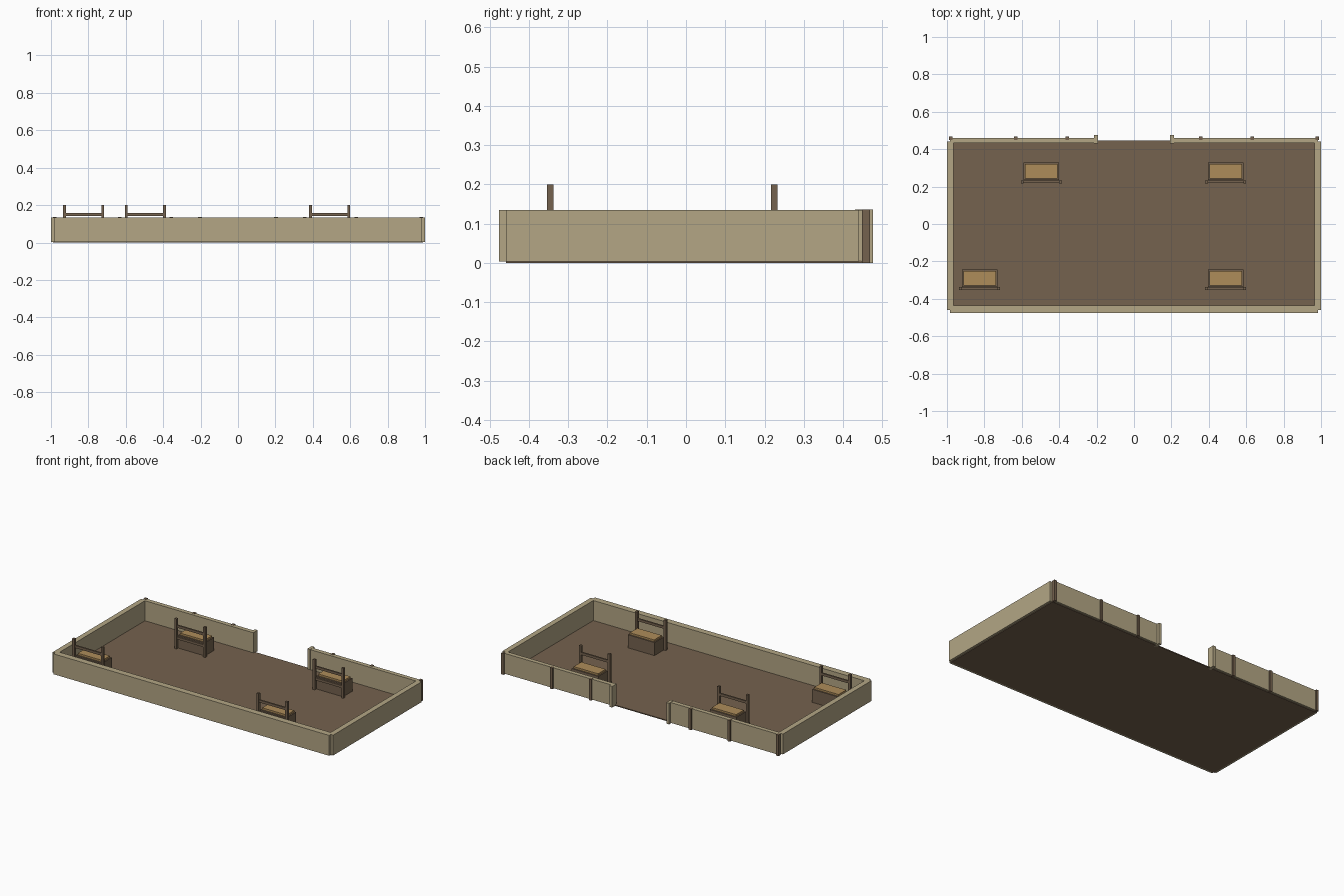
import bpy
import bmesh

cube = bpy.data.objects.get("Cube")
if cube:
    bpy.data.objects.remove(cube, do_unlink=True)


def material(name, rgb):
    linear = [((c / 255 + 0.055) / 1.055) ** 2.4 for c in rgb] + [1.0]
    mat = bpy.data.materials.new(name)
    mat.use_nodes = True
    mat.diffuse_color = linear
    mat.node_tree.nodes["Principled BSDF"].inputs["Base Color"].default_value = linear
    return mat


PLASTER = material("pale plaster", (179, 166, 133))
WOOD = material("dark wood", (117, 98, 78))
TAN = material("tan cushion", (174, 140, 90))


def box(name, x, y, z, mat):
    """Flat-sided block spanning the (low, high) pairs on each axis."""
    bm = bmesh.new()
    bmesh.ops.create_cube(bm, size=1)
    for v in bm.verts:
        v.co = [span[0] if c < 0 else span[1] for c, span in zip(v.co, (x, y, z))]
    mesh = bpy.data.meshes.new(name)
    bm.to_mesh(mesh)
    bm.free()
    mesh.materials.append(mat)
    obj = bpy.data.objects.new(name, mesh)
    bpy.context.collection.objects.link(obj)
    return obj


def around(centre, width):
    return (centre - width / 2, centre + width / 2)


# Floor slab and front wall
WALL_Z = (0.004, 0.135)
box("floor", (-0.985, 0.985), (-0.459, 0.447), (0, 0.006), WOOD)
box("front_wall", (-0.983, 0.983), (-0.476, -0.436), WALL_Z, PLASTER)

# Side walls, back wall halves, doorway jambs and outside posts
for side, s in (("left", 1), ("right", -1)):
    def span(a, b):
        return tuple(sorted((s * a, s * b)))

    box(side + "_wall", span(0.966, 1.0), (-0.459, 0.441), WALL_Z, PLASTER)
    box(side + "_back_wall", span(0.195, 0.983), (0.432, 0.46), WALL_Z, PLASTER)
    box(side + "_door_jamb", span(0.193, 0.213), (0.431, 0.476), (0, 0.136), PLASTER)
    for label, x in (("inner", 0.356), ("middle", 0.633), ("corner", 0.98)):
        box(f"{side}_{label}_post", around(s * x, 0.018), (0.449, 0.469),
            (0, 0.1365), WOOD)


# Benches with a slatted back rail facing the front
def bench(label, x, y):
    box(label + "_seat_box", around(x, 0.19), (y - 0.046, y + 0.048), (0.005, 0.09), WOOD)
    box(label + "_cushion", around(x, 0.174), (y - 0.038, y + 0.04), (0.088, 0.102), TAN)
    rail_y = around(y - 0.055, 0.016)
    for side in (-1, 1):
        box(f"{label}_back_post_{'left' if side > 0 else 'right'}",
            around(x + side * 0.102, 0.015), rail_y, (0.005, 0.2), WOOD)
    for name, z in (("upper", 0.15), ("lower", 0.075)):
        box(f"{label}_{name}_slat", around(x, 0.2), around(y - 0.053, 0.01),
            around(z, 0.016), WOOD)


bench("back_left_bench", 0.49, 0.28)
bench("back_right_bench", -0.495, 0.28)
bench("front_left_bench", 0.49, -0.291)
bench("front_right_bench", -0.825, -0.291)
